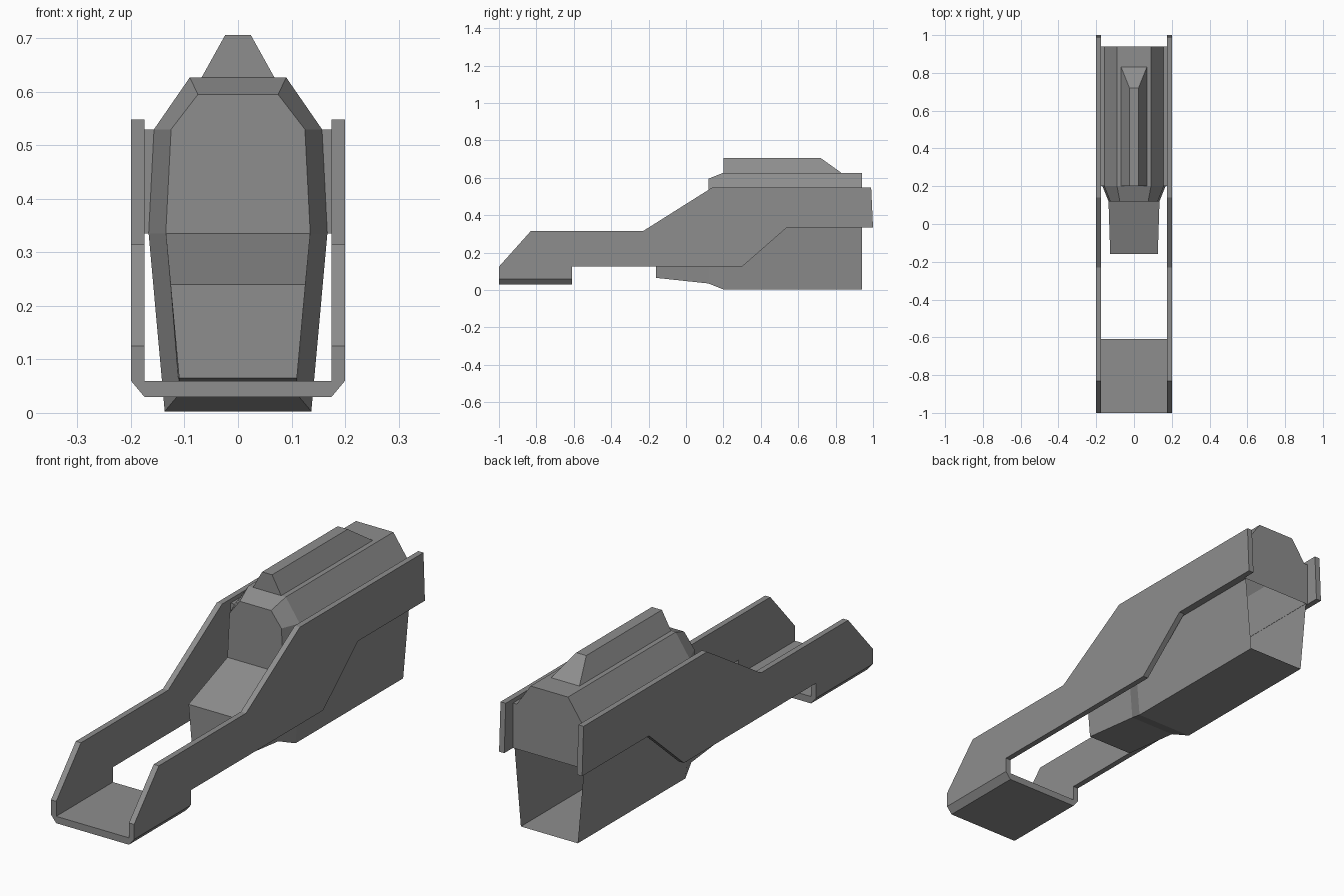
import bpy, bmesh

cube = bpy.data.objects.get("Cube")
if cube:
    bpy.data.objects.remove(cube)

grey = bpy.data.materials.new("mid_grey")
grey.use_nodes = True
colour = (0.27, 0.27, 0.27, 1)
grey.diffuse_color = colour
grey.node_tree.nodes["Principled BSDF"].inputs["Base Color"].default_value = colour


def finish(name, bm):
    bmesh.ops.remove_doubles(bm, verts=bm.verts, dist=0.0005)
    bmesh.ops.recalc_face_normals(bm, faces=bm.faces)
    mesh = bpy.data.meshes.new(name)
    bm.to_mesh(mesh)
    bm.free()
    mesh.materials.append(grey)
    obj = bpy.data.objects.new(name, mesh)
    bpy.context.collection.objects.link(obj)
    return obj


def prism(name, outline, place, start, end):
    """Extrude a 2D outline between two positions along one axis."""
    bm = bmesh.new()
    a, b = [[bm.verts.new(place(p, d)) for p in outline] for d in (start, end)]
    bm.faces.new(a)
    bm.faces.new(b)
    for i in range(len(a)):
        j = (i + 1) % len(a)
        bm.faces.new((a[i], a[j], b[j], b[i]))
    return finish(name, bm)


def along_x(p, d):
    return (d, p[0], p[1])


def along_y(p, d):
    return (p[0], d, p[1])


def mirrored(half):
    """Close a half section, listed top to bottom, across x = 0."""
    return half + [(-x, z) for x, z in reversed(half)]


# Side plates and the spacers joining them to the hull
plate = [(-1, 0.06), (-1, 0.125), (-0.83, 0.315), (-0.23, 0.315), (0.14, 0.548),
         (0.99, 0.548), (1, 0.335), (0.54, 0.335), (0.3, 0.125), (-0.61, 0.125),
         (-0.61, 0.06)]
spacer = [(0.156, 0.53), (0.176, 0.53), (0.176, 0.335), (0.166, 0.335)]
for side, s in (("left", 1), ("right", -1)):
    prism(side + "_side_plate", plate, along_x, s * 0.175, s * 0.2)
    prism(side + "_spacer", [(s * x, z) for x, z in spacer], along_y, 0.2, 0.94)

# Front floor bridging the plates, with chamfered lower edges
prism("front_floor", mirrored([(0.2, 0.06), (0.175, 0.03)]), along_y, -1, -0.61)

# Hull: bevelled front ring, long shell, open lower rear
inner = [(0.075, 0.595), (0.125, 0.53), (0.135, 0.335), (0.11, 0.035)]
outer = [(0.09, 0.627), (0.157, 0.53), (0.167, 0.335), (0.137, 0.003)]
bm = bmesh.new()
rings = [[bm.verts.new((x, y, z)) for x, z in mirrored(half)]
         for half, y in ((inner, 0.12), (outer, 0.2), (outer, 0.94))]
for a, b in zip(rings, rings[1:]):
    for i in range(8):
        j = (i + 1) % 8
        bm.faces.new((a[i], a[j], b[j], b[i]))
for ring in (rings[0], rings[2]):
    bm.faces.new([ring[i] for i in (0, 1, 2, 5, 6, 7)])

# Nose: tapers forward from the lower part of the front ring
base = [rings[0][i] for i in (2, 3, 4, 5)]
tip = [bm.verts.new((x, -0.16, z)) for x, z in mirrored([(0.126, 0.24), (0.11, 0.065)])]
for i in range(4):
    j = (i + 1) % 4
    bm.faces.new((base[i], base[j], tip[j], tip[i]))
bm.faces.new(tip)
finish("hull", bm)

# Top fin with a sloped rear end
bm = bmesh.new()
low = [bm.verts.new((x, y, 0.627)) for x, y in
       ((-0.068, 0.2), (0.068, 0.2), (0.068, 0.83), (-0.068, 0.83))]
high = [bm.verts.new((x, y, 0.706)) for x, y in
        ((-0.024, 0.2), (0.024, 0.2), (0.024, 0.72), (-0.024, 0.72))]
for i in range(4):
    j = (i + 1) % 4
    bm.faces.new((low[i], low[j], high[j], high[i]))
bm.faces.new(high)
bm.faces.new(low)
finish("top_fin", bm)
